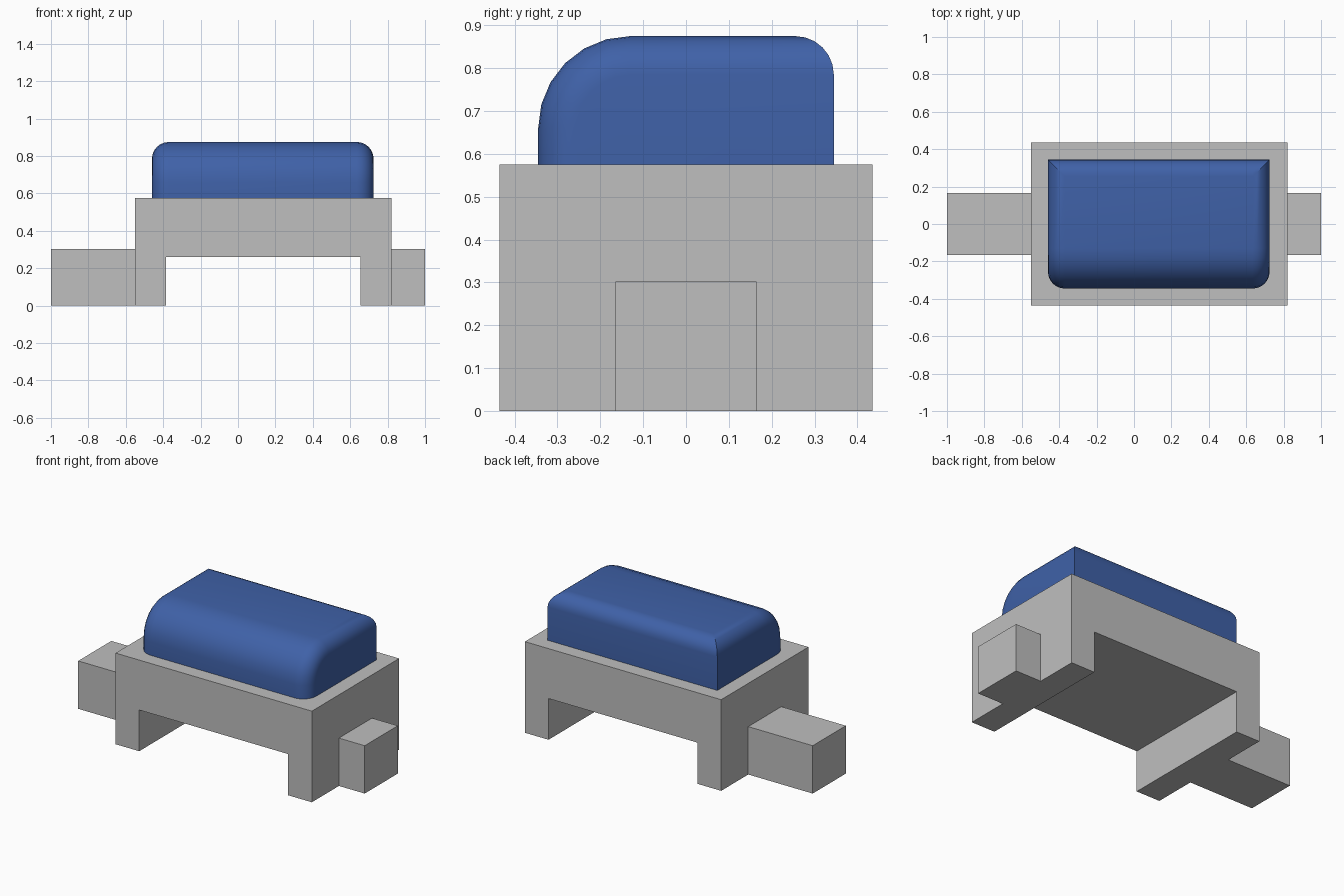
import bpy, bmesh, math

if "Cube" in bpy.data.objects:
    bpy.data.objects.remove(bpy.data.objects["Cube"])


def material(name, rgb):
    m = bpy.data.materials.new(name)
    m.diffuse_color = (*rgb, 1)
    m.use_nodes = True
    m.node_tree.nodes["Principled BSDF"].inputs["Base Color"].default_value = m.diffuse_color
    return m


GREY = material("light grey", (0.52, 0.52, 0.52))
BLUE = material("blue", (0.05, 0.12, 0.39))


def finish(name, bm, mat):
    bmesh.ops.remove_doubles(bm, verts=bm.verts, dist=1e-5)
    bmesh.ops.recalc_face_normals(bm, faces=bm.faces)
    me = bpy.data.meshes.new(name)
    bm.to_mesh(me)
    bm.free()
    me.materials.append(mat)
    ob = bpy.data.objects.new(name, me)
    bpy.context.collection.objects.link(ob)
    return ob


def extrude_y(name, outline, half, mat):
    """Extrude an (x, z) outline from y = -half to y = half."""
    bm = bmesh.new()
    face = bm.faces.new([bm.verts.new((x, -half, z)) for x, z in outline])
    ext = bmesh.ops.extrude_face_region(bm, geom=[face])["geom"]
    bmesh.ops.translate(bm, vec=(0, 2 * half, 0),
                        verts=[v for v in ext if isinstance(v, bmesh.types.BMVert)])
    return finish(name, bm, mat)


# Bridge-shaped base
extrude_y("base", [(-.55, 0), (-.385, 0), (-.385, .26), (.655, .26), (.655, 0),
                   (.82, 0), (.82, .575), (-.55, .575)], .435, GREY)

# End tabs
for name, x0, x1 in (("left_tab", -1, -.55), ("right_tab", .82, 1)):
    extrude_y(name, [(x0, 0), (x1, 0), (x1, .302), (x0, .302)], .165, GREY)

# Rounded cushion: side slices shrink along the front and top, mitred at the back
X0, X1, Y, Z0, Z1 = -.46, .725, .345, .575, .875
R, BIG, N = .09, .215, 6
angles = [i * math.pi / 2 / N for i in range(N + 1)]


def slice_outline(a):
    d = R * (1 - math.sin(a))
    pts = [(-Y + d, Z0)]
    pts += [(-Y + BIG - (BIG - d) * math.cos(t),
             Z1 - BIG + (BIG - d) * math.sin(t)) for t in angles]
    pts += [(Y - R + R * math.cos(min(t, a)),
             Z1 - R + R * math.sin(min(t, a))) for t in reversed(angles)]
    return pts + [(Y, Z0)]


stations = [(X0 + R * (1 - math.cos(a)), a) for a in angles]
stations += [(X1 - R * (1 - math.cos(a)), a) for a in reversed(angles)]
bm = bmesh.new()
rings = [[bm.verts.new((x, y, z)) for y, z in slice_outline(a)] for x, a in stations]
for r0, r1 in zip(rings, rings[1:]):
    for i in range(len(r0)):
        j = (i + 1) % len(r0)
        bm.faces.new((r0[i], r0[j], r1[j], r1[i]))
bm.faces.new(rings[0])
bm.faces.new(rings[-1])
cushion = finish("cushion", bm, BLUE)
bpy.context.view_layer.objects.active = cushion
cushion.select_set(True)
bpy.ops.object.shade_smooth_by_angle(angle=math.radians(30))
